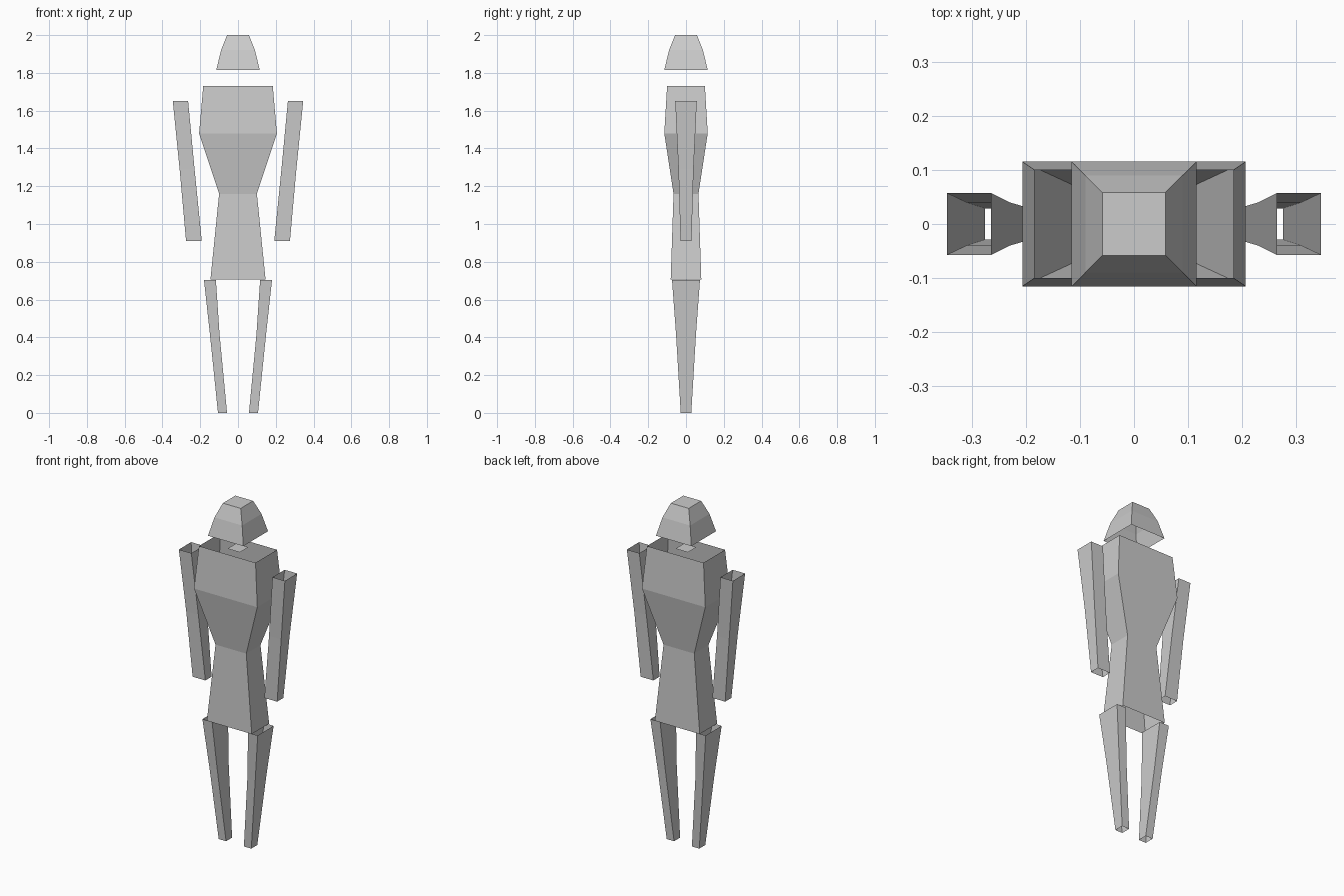
import bpy
import bmesh

if "Cube" in bpy.data.objects:
    bpy.data.objects.remove(bpy.data.objects["Cube"])


def tube(name, rings, cap_top=False):
    """Loft rectangular rings (z, x_min, x_max, y_half) into an open shell."""
    bm = bmesh.new()
    loops = []
    for z, x0, x1, y in rings:
        corners = ((x0, -y), (x1, -y), (x1, y), (x0, y))
        loops.append([bm.verts.new((cx, cy, z)) for cx, cy in corners])
    for a, b in zip(loops, loops[1:]):
        for i in range(4):
            j = (i + 1) % 4
            bm.faces.new((a[i], a[j], b[j], b[i]))
    if cap_top:
        bm.faces.new(loops[-1])
    mesh = bpy.data.meshes.new(name)
    bm.to_mesh(mesh)
    bm.free()
    obj = bpy.data.objects.new(name, mesh)
    bpy.context.collection.objects.link(obj)
    return obj


def centred(rings):
    return [(z, -x, x, y) for z, x, y in rings]


def mirrored(rings):
    return [(z, -x1, -x0, y) for z, x0, x1, y in rings]


# Head: open below, flat crown
tube("head", centred([(1.815, 0.115, 0.115), (1.92, 0.09, 0.09),
                      (2.0, 0.058, 0.058)]), cap_top=True)

# Neck: small flat square in the torso opening
tube("neck", centred([(1.73, 0.04, 0.04)]), cap_top=True)

# Torso: open at shoulders and hips
tube("torso", centred([(0.705, 0.146, 0.081), (1.16, 0.10, 0.066),
                       (1.48, 0.206, 0.115), (1.73, 0.184, 0.10)]))

# Limbs: open tapered tubes, one per side
arm = [(0.91, 0.192, 0.275, 0.029), (1.29, 0.23, 0.309, 0.04),
       (1.65, 0.264, 0.345, 0.057)]
leg = [(0.0, 0.058, 0.106, 0.028), (0.42, 0.098, 0.149, 0.053),
       (0.703, 0.117, 0.18, 0.074)]
for part, rings in (("arm", arm), ("leg", leg)):
    tube("left_" + part, rings)
    tube("right_" + part, mirrored(rings))
